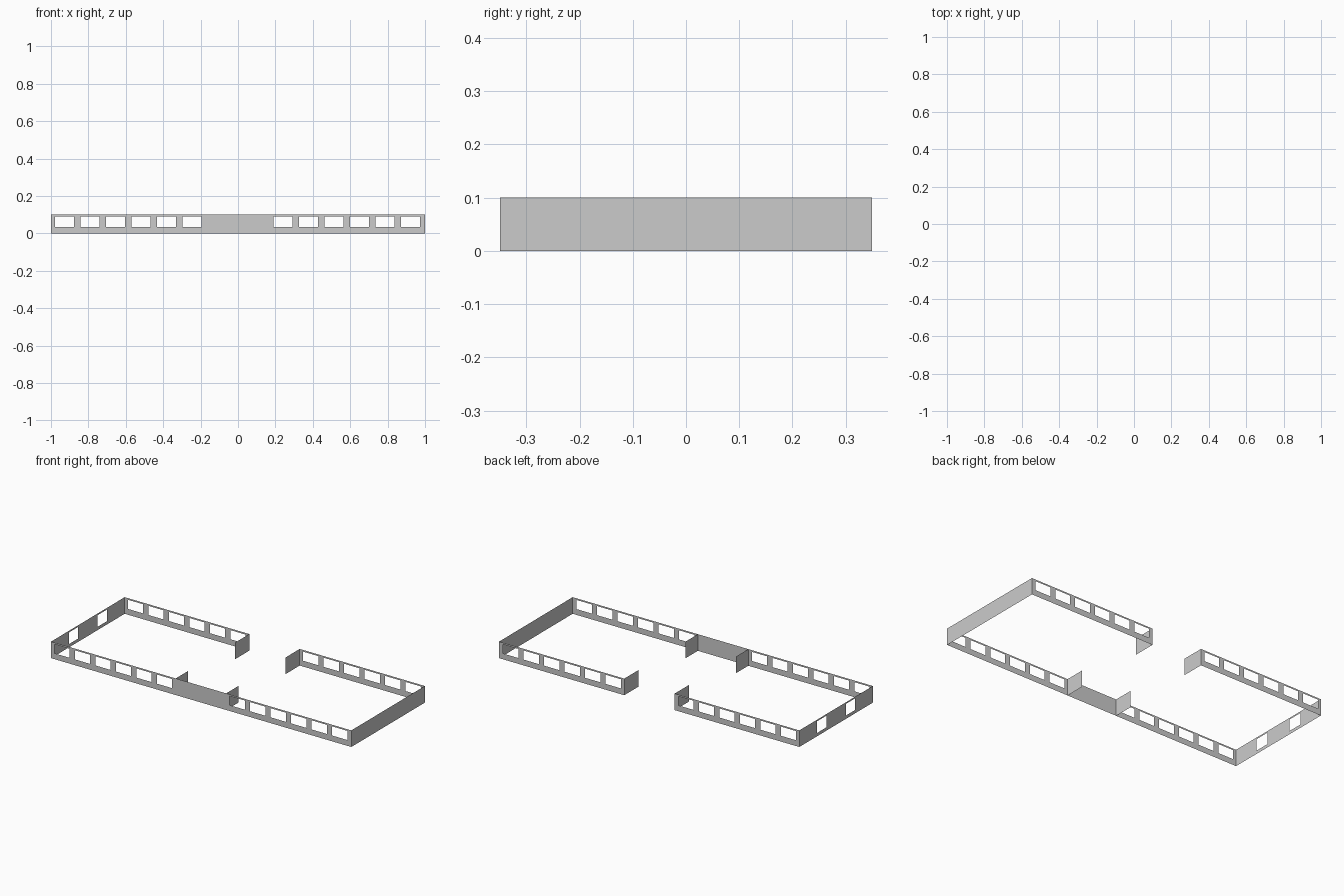
import bpy, bmesh

if "Cube" in bpy.data.objects:
    bpy.data.objects.remove(bpy.data.objects["Cube"])

H = 0.10              # wall height
HX, HY = 1.0, 0.35    # half length, half depth
PX0, PX1 = -0.17, 0.166


def wall(name, a, b, to_xyz, windows=(), sill=0.035, head=0.09):
    """Thin upright sheet from a to b along one axis, with rectangular openings."""
    bm = bmesh.new()

    def quad(u0, u1, z0, z1):
        corners = ((u0, z0), (u1, z0), (u1, z1), (u0, z1))
        bm.faces.new([bm.verts.new(to_xyz(u, z)) for u, z in corners])

    us = sorted([a, b] + [u for w in windows for u in w])
    zs = [0, sill, head, H] if windows else [0, H]
    for i in range(len(us) - 1):
        for j in range(len(zs) - 1):
            if not (i % 2 == 1 and j == 1):      # odd columns hold the openings
                quad(us[i], us[i + 1], zs[j], zs[j + 1])
    bmesh.ops.remove_doubles(bm, verts=bm.verts, dist=1e-5)
    mesh = bpy.data.meshes.new(name)
    bm.to_mesh(mesh)
    bm.free()
    obj = bpy.data.objects.new(name, mesh)
    bpy.context.collection.objects.link(obj)
    return obj


def along_x(y):
    return lambda u, z: (u, y, z)


def along_y(x):
    return lambda u, z: (x, u, z)


def row(first, count=6, step=0.1366, width=0.102):
    return [(first + i * step - width / 2, first + i * step + width / 2)
            for i in range(count)]


left_row, right_row = row(-0.928), row(0.240)

# Long front wall, solid in the middle
wall("front_wall", -HX, HX, along_x(-HY), left_row + right_row)

# Back wall in two halves with an open entrance between
wall("back_wall_left", -HX, PX0, along_x(HY), left_row)
wall("back_wall_right", PX1, HX, along_x(HY), right_row)

# End walls: two tall openings on the left, solid on the right
wall("left_end_wall", -HY, HY, along_y(-HX),
     [(-0.18, -0.092), (0.092, 0.18)], sill=0.02)
wall("right_end_wall", -HY, HY, along_y(HX))

# Short partitions by the entrance and opposite it
for side, x in (("left", PX0), ("right", PX1)):
    wall("back_partition_" + side, 0.215, HY, along_y(x))
    wall("front_partition_" + side, -HY, -0.233, along_y(x))
